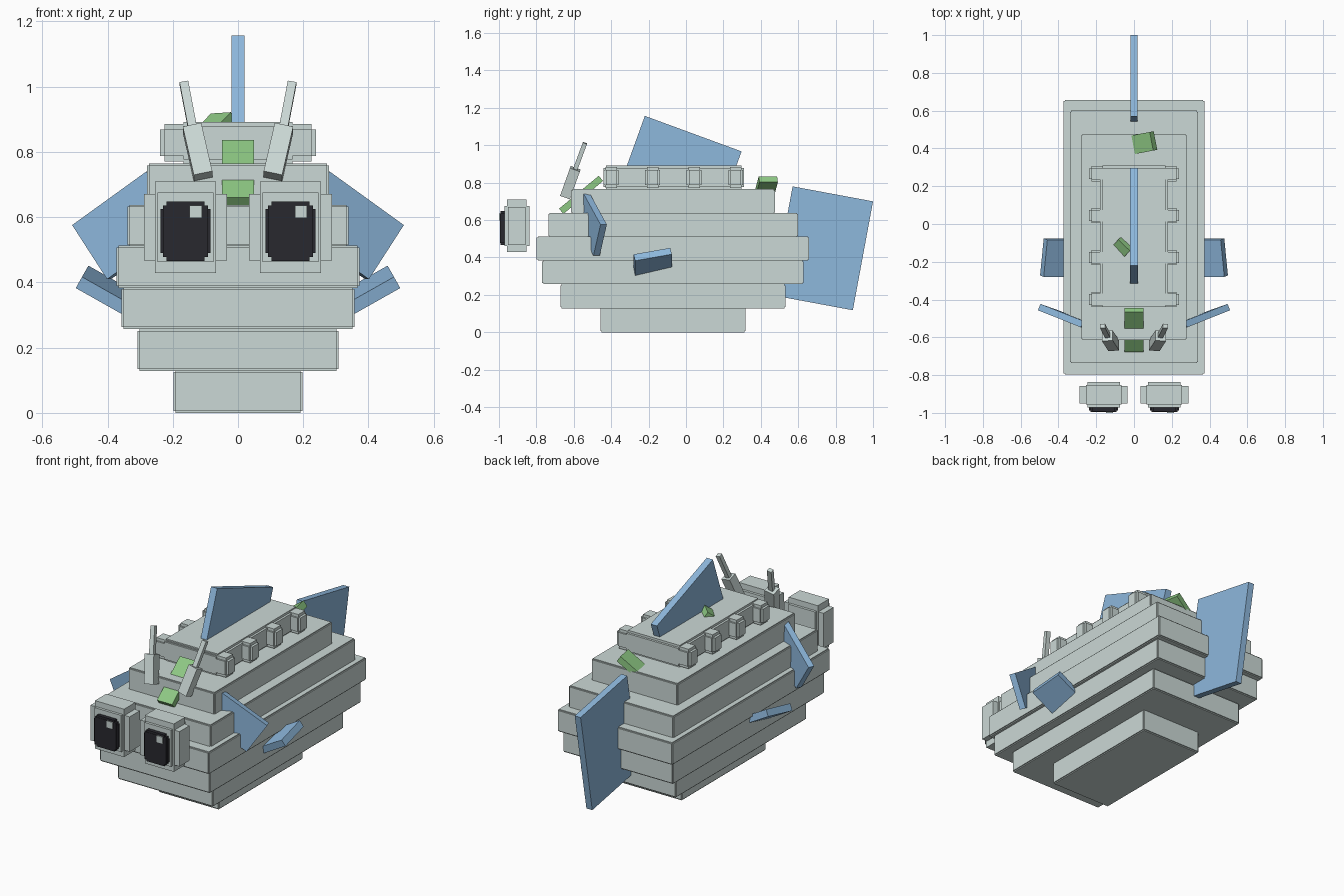
import bpy
import bmesh
from mathutils import Matrix, Vector

cube = bpy.data.objects.get("Cube")
if cube:
    bpy.data.objects.remove(cube, do_unlink=True)


def material(name, rgb):
    m = bpy.data.materials.new(name)
    m.use_nodes = True
    m.diffuse_color = (*rgb, 1)
    m.node_tree.nodes["Principled BSDF"].inputs["Base Color"].default_value = (*rgb, 1)
    return m


GREY = material("pale_grey", (0.60, 0.69, 0.67))
BLUE = material("fin_blue", (0.27, 0.48, 0.72))
GREEN = material("leaf_green", (0.27, 0.58, 0.23))
BLACK = material("pupil_black", (0.022, 0.022, 0.028))


def build(name, matrices, mat):
    """One object made of a unit cube placed by each matrix."""
    mesh = bpy.data.meshes.new(name)
    bm = bmesh.new()
    for m in matrices:
        bmesh.ops.create_cube(bm, size=1, matrix=m)
    bmesh.ops.recalc_face_normals(bm, faces=bm.faces)
    bm.to_mesh(mesh)
    bm.free()
    mesh.materials.append(mat)
    obj = bpy.data.objects.new(name, mesh)
    bpy.context.collection.objects.link(obj)
    return obj


def place(center, x, y, z):
    """Matrix whose columns are the full edge vectors of a box."""
    m = Matrix((x, y, z)).transposed().to_4x4()
    m.translation = center
    return m


def box(center, size):
    return Matrix.Translation(center) @ Matrix.Diagonal((*size, 1))


def stepped(center, size, inset):
    """Three crossed boxes, each long along one axis, giving stepped edges."""
    out = []
    for axis in range(3):
        out.append(box(center, [s if i == axis else s - 2 * inset
                                for i, s in enumerate(size)]))
    return out


def plate(name, a, b, c, thick, mat):
    """Flat rectangle with corner b between corners a and c."""
    a, b, c = Vector(a), Vector(b), Vector(c)
    u, v = a - b, c - b
    n = u.cross(v).normalized() * thick
    return build(name, [place(b + (u + v) / 2, u, v, n)], mat)


def plank(name, start, end, across, width, thick, mat):
    """Bar from start to end, its width lying along the across direction."""
    p, q, x = Vector(start), Vector(end), Vector(across)
    d = (q - p).normalized()
    x = (x - d * x.dot(d)).normalized()
    return build(name, [place((p + q) / 2, x * width, d.cross(x) * thick, q - p)], mat)


# Stacked hull tiers: half width, back end, front end, bottom, top
tiers = [
    ("hull_base", 0.197, -0.458, 0.319, 0.0, 0.132),
    ("hull_lower", 0.308, -0.672, 0.533, 0.128, 0.257),
    ("hull_low_middle", 0.357, -0.769, 0.629, 0.257, 0.385),
    ("hull_middle", 0.372, -0.798, 0.657, 0.383, 0.513),
    ("hull_upper", 0.339, -0.736, 0.600, 0.508, 0.638),
    ("hull_top", 0.279, -0.614, 0.476, 0.635, 0.765),
]
for name, hx, y0, y1, z0, z1 in tiers:
    build(name, stepped((0, (y0 + y1) / 2, (z0 + z1) / 2),
                        (2 * hx, y1 - y0, z1 - z0), 0.006), GREY)

# Back ridge with a row of knobs down each side
ridge_z = 0.828
build("ridge", stepped((0, -0.065, ridge_z), (0.36, 0.75, 0.128), 0.013), GREY)
for i in range(4):
    y = -0.40 + 0.222 * i
    build("ridge_knobs", [box((0, y, ridge_z), (0.478, 0.058, 0.08)),
                          box((0, y, ridge_z), (0.45, 0.08, 0.08)),
                          box((0, y, ridge_z), (0.45, 0.062, 0.114))], GREY)

for s, side in ((1, "left"), (-1, "right")):
    # Eyes, with the glint offset the same way on both
    ex, ey, ez = s * 0.161, -0.904, 0.569
    build(side + "_eye", [box((ex, ey, ez), (0.254, 0.094, 0.204)),
                          box((ex, ey, ez), (0.188, 0.104, 0.28)),
                          box((ex, ey, ez), (0.172, 0.134, 0.214))], GREY)
    build(side + "_pupil", [box((ex, -0.975, 0.557), (0.153, 0.026, 0.135)),
                            box((ex, -0.975, 0.557), (0.116, 0.036, 0.182)),
                            box((ex, -0.975, 0.557), (0.138, 0.04, 0.158))], BLACK)
    build(side + "_eye_glint", [box((ex + 0.032, -0.9965, 0.617),
                                    (0.038, 0.007, 0.038))], GREY)

    # Antennae
    plank(side + "_antenna_base", (s * 0.107, -0.645, 0.726),
          (s * 0.141, -0.592, 0.874), (1, 0, 0), 0.058, 0.056, GREY)
    plank(side + "_antenna_rod", (s * 0.135, -0.60, 0.85),
          (s * 0.166, -0.54, 1.012), (1, 0, 0), 0.027, 0.024, GREY)

    # Side fins
    plate(side + "_front_fin", (s * 0.275, -0.53, 0.74), (s * 0.502, -0.44, 0.576),
          (s * 0.395, -0.478, 0.41), 0.036, BLUE)
    plank(side + "_side_fin", (s * 0.26, -0.178, 0.294), (s * 0.478, -0.178, 0.417),
          (s * -0.02, 0.195, 0.034), 0.2, 0.04, BLUE)

# Dorsal and tail fins
plate("dorsal_fin", (0, -0.22, 1.157), (0, 0.297, 0.967), (0, 0.178, 0.638), 0.04, BLUE)
plate("tail_fin", (0, 0.57, 0.78), (0, 1.0, 0.70), (0, 0.892, 0.118), 0.038, BLUE)

# Green planks poking out of the hull
plank("front_green_plank", (0, -0.667, 0.647), (0, -0.455, 0.823),
      (1, 0, 0), 0.098, 0.036, GREEN)
plank("rear_green_plank", (-0.12, 0.397, 0.66), (0.103, 0.44, 0.818),
      (-0.19, 0.98, 0), 0.1, 0.038, GREEN)
plank("ridge_green_plank", (-0.155, -0.226, 0.79), (-0.045, -0.105, 0.905),
      (0.67, -0.74, 0), 0.085, 0.036, GREEN)
